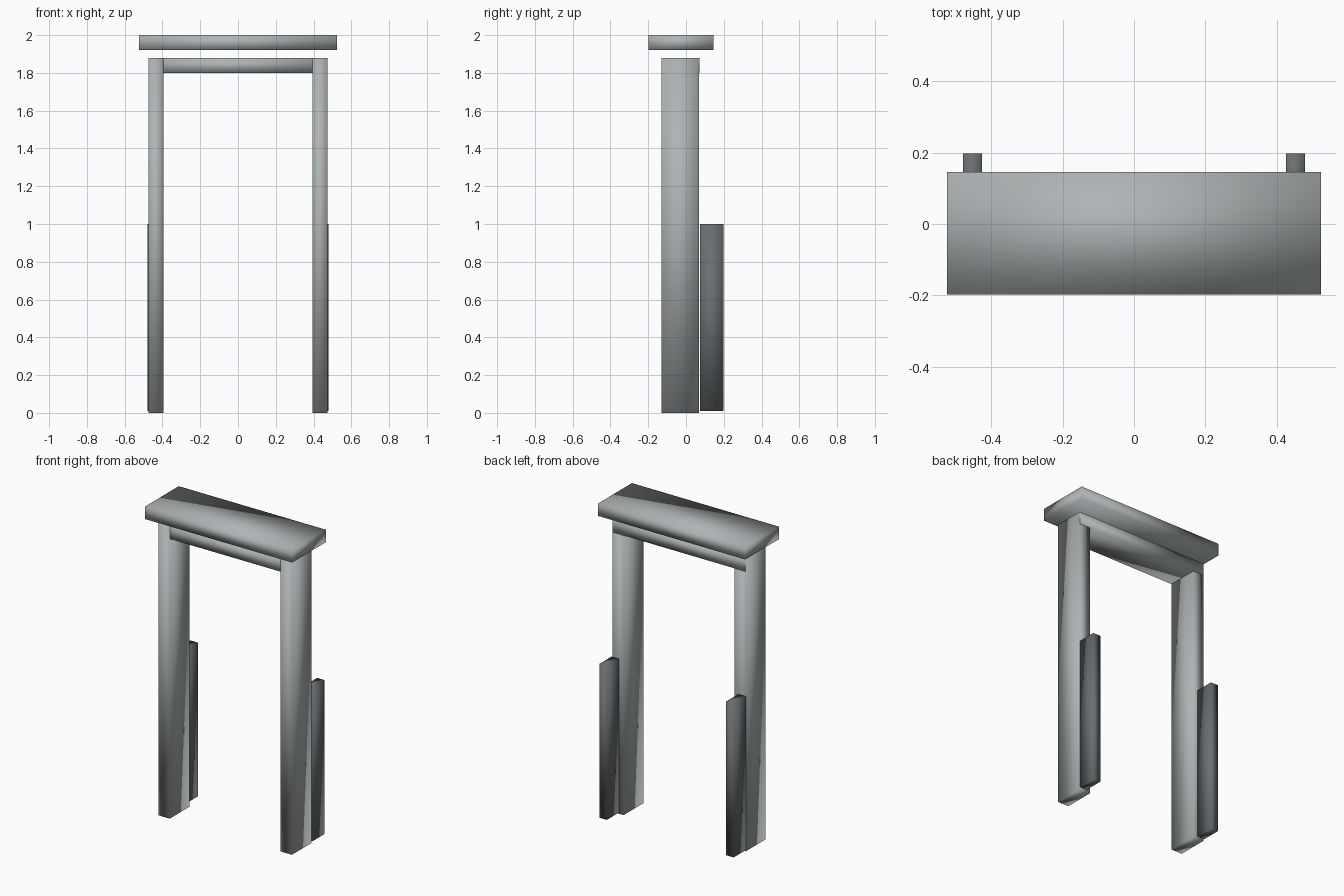
import bpy
import bmesh

cube = bpy.data.objects.get("Cube")
if cube:
    bpy.data.objects.remove(cube, do_unlink=True)


def make_material(name, colour):
    mat = bpy.data.materials.new(name)
    mat.use_nodes = True
    mat.diffuse_color = colour
    mat.node_tree.nodes["Principled BSDF"].inputs["Base Color"].default_value = colour
    return mat


def box(name, xs, ys, zs, mat):
    """Softly shaded box spanning the given ranges."""
    bm = bmesh.new()
    bmesh.ops.create_cube(bm, size=1)
    for v in bm.verts:
        for axis, (low, high) in enumerate((xs, ys, zs)):
            v.co[axis] = high if v.co[axis] > 0 else low
    for face in bm.faces:
        face.smooth = True
    mesh = bpy.data.meshes.new(name)
    bm.to_mesh(mesh)
    bm.free()
    mesh.materials.append(mat)
    obj = bpy.data.objects.new(name, mesh)
    bpy.context.collection.objects.link(obj)
    return obj


stone = make_material("light grey stone", (0.42, 0.45, 0.46, 1))
dark = make_material("dark grey stone", (0.14, 0.155, 0.165, 1))

# Posts with a low dark slab behind each
for side, sign in (("left", 1), ("right", -1)):
    post_x = sorted((sign * 0.395, sign * 0.475))
    slab_x = sorted((sign * 0.425, sign * 0.478))
    box(side + "_post", post_x, (-0.13, 0.07), (0, 1.88), stone)
    box(side + "_rear_slab", slab_x, (0.075, 0.198), (0.01, 1.0), dark)

# Crossbeam running through the post tops
box("crossbeam", (-0.474, 0.474), (-0.129, 0.071), (1.8, 1.879), stone)

# Floating cap above the posts
box("cap", (-0.524, 0.524), (-0.198, 0.146), (1.92, 2.0), stone)
